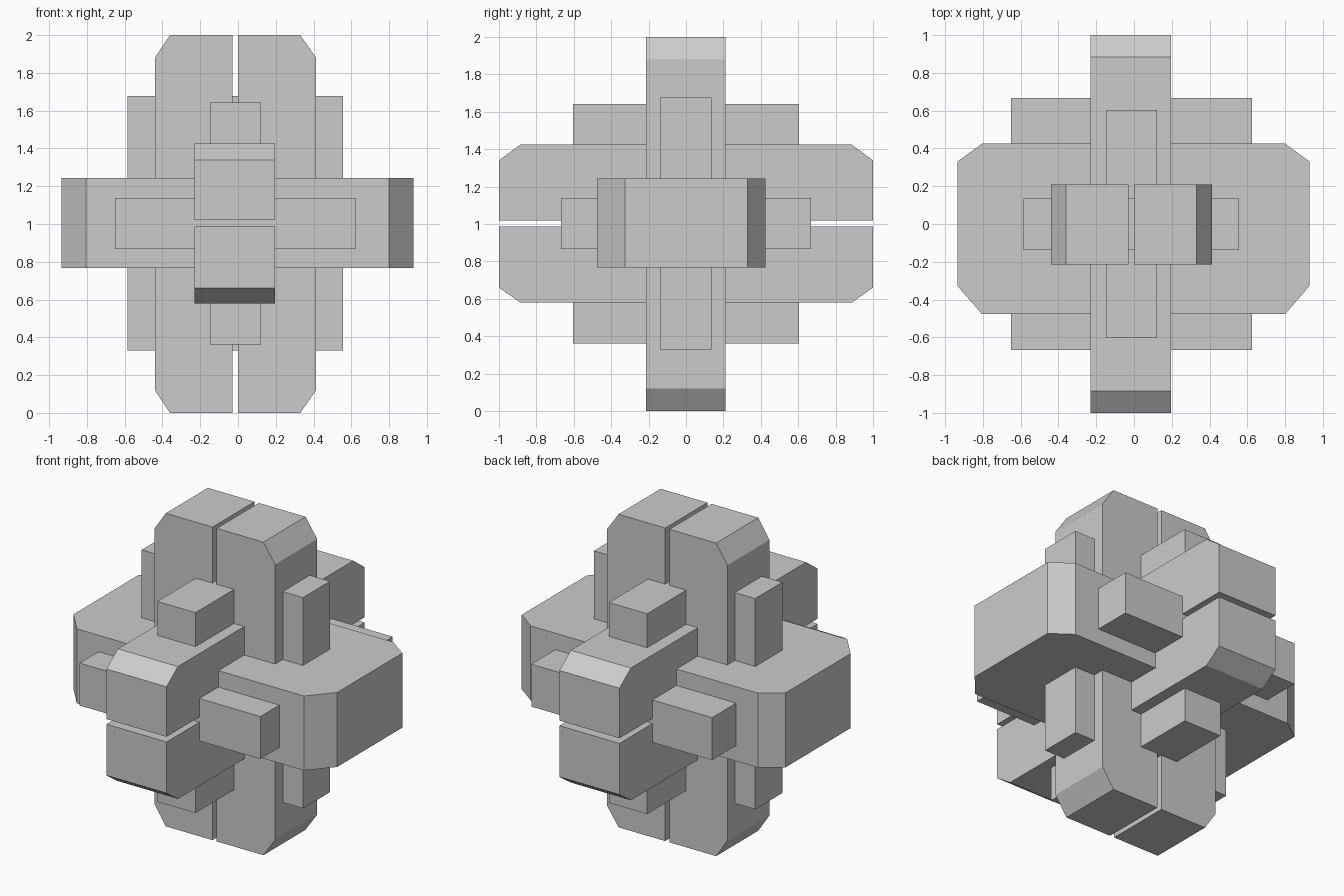
import bpy
import bmesh

cube = bpy.data.objects.get("Cube")
if cube:
    bpy.data.objects.remove(cube, do_unlink=True)

grey = bpy.data.materials.new("plain_grey")
grey.use_nodes = True
colour = (0.6, 0.6, 0.6, 1)
grey.diffuse_color = colour
grey.node_tree.nodes["Principled BSDF"].inputs["Base Color"].default_value = colour

X, Y, Z = range(3)


def chamfered(u, v, cut_u=0, low=0, high=0):
    """Rectangle over ranges u and v; corners on the low / high v side are cut."""
    (a, b), (c, d) = u, v
    if low:
        pts = [(a, c + low), (a + cut_u, c), (b - cut_u, c), (b, c + low)]
    else:
        pts = [(a, c), (b, c)]
    if high:
        pts += [(b, d - high), (b - cut_u, d), (a + cut_u, d), (a, d - high)]
    else:
        pts += [(b, d), (a, d)]
    return pts


def prism(name, profile, u_axis, v_axis, thickness):
    """Extrude a profile in the u/v plane through the remaining axis."""
    w_axis = 3 - u_axis - v_axis
    lo, hi = thickness
    bm = bmesh.new()
    verts = []
    for u, v in profile:
        co = [0, 0, 0]
        co[u_axis], co[v_axis], co[w_axis] = u, v, lo
        verts.append(bm.verts.new(co))
    face = bm.faces.new(verts)
    extruded = bmesh.ops.extrude_face_region(bm, geom=[face])["geom"]
    shift = [0, 0, 0]
    shift[w_axis] = hi - lo
    moved = [g for g in extruded if isinstance(g, bmesh.types.BMVert)]
    bmesh.ops.translate(bm, vec=shift, verts=moved)
    bmesh.ops.recalc_face_normals(bm, faces=bm.faces)
    mesh = bpy.data.meshes.new(name)
    bm.to_mesh(mesh)
    bm.free()
    mesh.materials.append(grey)
    bpy.context.collection.objects.link(bpy.data.objects.new(name, mesh))


# Pair of upright bars, cut on their outer ends
prism("upright_bar_right", chamfered((0, 2), (-0.44, -0.03), 0.12, low=0.08),
      Z, X, (-0.215, 0.21))
prism("upright_bar_left", chamfered((0, 2), (0.0, 0.413), 0.12, high=0.083),
      Z, X, (-0.215, 0.21))

# Pair of front-to-back bars, stacked with a narrow gap
prism("lower_depth_bar", chamfered((-1, 1), (0.58, 0.987), 0.115, low=0.08),
      Y, Z, (-0.23, 0.195))
prism("upper_depth_bar", chamfered((-1, 1), (1.02, 1.425), 0.115, high=0.085),
      Y, Z, (-0.23, 0.195))

# Wide side-to-side bar
prism("cross_bar", chamfered((-0.935, 0.93), (-0.477, 0.425), 0.13, low=0.15, high=0.095),
      X, Y, (0.767, 1.243))

# Three interlocking plates, whose corners stand out between the bars
prism("side_facing_plate", chamfered((-0.603, 0.603), (0.362, 1.642)),
      Y, Z, (-0.148, 0.122))
prism("level_plate", chamfered((-0.652, 0.626), (-0.668, 0.668)),
      X, Y, (0.867, 1.138))
prism("front_facing_plate", chamfered((-0.584, 0.556), (0.33, 1.677)),
      X, Z, (-0.138, 0.135))
